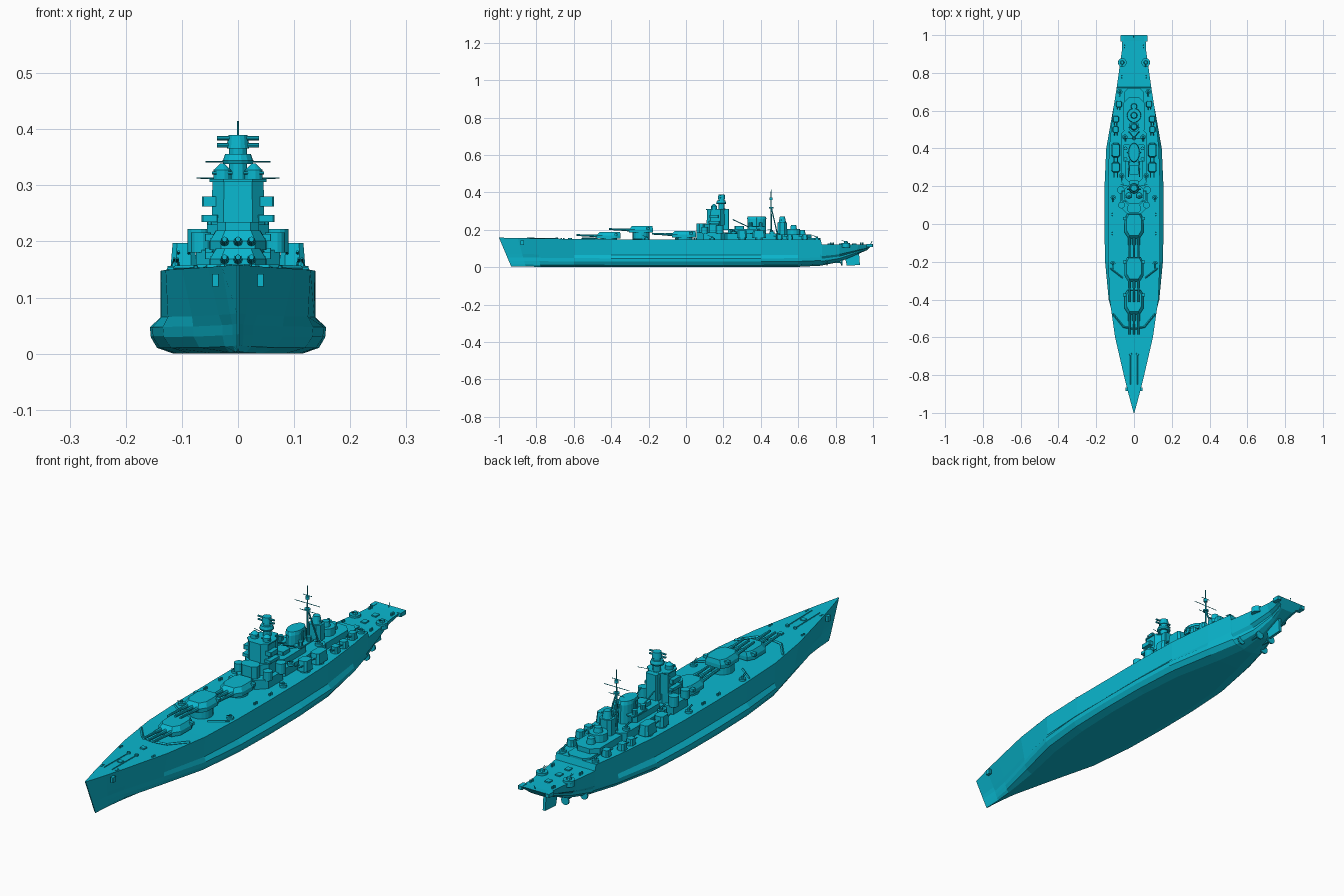
import bpy, bmesh, math
from mathutils import Vector

cube = bpy.data.objects.get("Cube")
if cube:
    bpy.data.objects.remove(cube, do_unlink=True)

teal = bpy.data.materials.new("teal paint")
teal.use_nodes = True
colour = (0.003, 0.48, 0.63, 1)
teal.diffuse_color = colour
teal.node_tree.nodes["Principled BSDF"].inputs["Base Color"].default_value = colour
SIDES = (("left", 1), ("right", -1))


def finish(name, bm):
    bmesh.ops.recalc_face_normals(bm, faces=bm.faces)
    mesh = bpy.data.meshes.new(name)
    bm.to_mesh(mesh)
    bm.free()
    mesh.materials.append(teal)
    obj = bpy.data.objects.new(name, mesh)
    bpy.context.collection.objects.link(obj)
    return obj


def loft(name, rings):
    """Skin a list of equal-length rings and cap both ends."""
    bm = bmesh.new()
    rows = [[bm.verts.new(p) for p in ring] for ring in rings]
    n = len(rows[0])
    for low, high in zip(rows, rows[1:]):
        for i in range(n):
            j = (i + 1) % n
            bm.faces.new((low[i], low[j], high[j], high[i]))
    bm.faces.new(rows[0])
    bm.faces.new(rows[-1])
    return finish(name, bm)


def prism(name, outline, x, y, z, height, taper=1):
    return loft(name, [[(x + px * k, y + py * k, z + h) for px, py in outline]
                       for h, k in ((0, 1), (height, taper))])


def box(name, x, y, z, width, length, height, taper=1, cut=0.15):
    """Block standing on z with chamfered vertical corners."""
    a, b = width / 2, length / 2
    c = min(a, b) * cut
    outline = [(a - c, -b), (a, c - b), (a, b - c), (a - c, b),
               (c - a, b), (-a, b - c), (-a, c - b), (c - a, -b)]
    return prism(name, outline, x, y, z, height, taper)


def drum(name, x, y, z, radius, height, taper=1, n=14, stretch=1):
    outline = [(radius * math.cos(t * math.tau / n), radius * stretch * math.sin(t * math.tau / n))
               for t in range(n)]
    return prism(name, outline, x, y, z, height, taper)


def rod(name, start, end, radius, tip=1, n=8):
    a, b = Vector(start), Vector(end)
    turn = (b - a).to_track_quat('Z', 'Y')
    ring = [turn @ Vector((math.cos(t * math.tau / n), math.sin(t * math.tau / n), 0)) * radius
            for t in range(n)]
    return loft(name, [[a + v for v in ring], [b + v * tip for v in ring]])


# Hull: y, deck half width, side, bulge, keel half widths, deck height, keel height
stations = [
    (-1, .002, .002, .002, .001, .158, .004), (-.9, .029, .014, .01, .005, .156, .003),
    (-.8, .054, .034, .028, .014, .154, .002), (-.6, .1, .082, .08, .042, .151, 0),
    (-.4, .129, .125, .134, .085, .149, 0), (-.2, .137, .136, .153, .108, .148, 0),
    (0, .138, .138, .157, .115, .147, 0), (.2, .138, .138, .156, .112, .147, 0),
    (.4, .132, .132, .147, .095, .147, 0), (.6, .111, .107, .112, .05, .147, .002),
    (.72, .092, .088, .082, .024, .147, .008), (.726, .091, .086, .08, .023, .122, .009),
    (.82, .078, .066, .052, .016, .121, .028), (.92, .064, .05, .034, .015, .121, .068),
    (.97, .062, .05, .036, .02, .122, .083), (1, .07, .052, .04, .025, .124, .092)]
rings = []
for y, deck, side, bulge, keel, top, bottom in stations:
    rake = .065 * max(0, (-.7 - y) / .3) - .03 * max(0, (y - .9) / .1)
    half = [(deck, 1), (side, .44), (bulge, .32), (bulge * .99, .2),
            (bulge * .7 + keel * .3, .07), (keel, 0)]
    pts = [(w, y + rake * (1 - f), bottom + f * (top - bottom)) for w, f in half]
    rings.append(pts + [(-px, py, pz) for px, py, pz in reversed(pts)])
loft("hull", rings)

# Rudder, propeller shafts and struts
rudder = [(.845, .07), (.925, .075), (.93, .012), (.86, .008)]
loft("rudder", [[(x, y, z) for y, z in rudder] for x in (-.006, .006)])
for label, s in SIDES:
    for place, x, end in (("inner", .03, .83), ("outer", .06, .75)):
        rod(f"{label}_{place}_shaft", (x * s, end - .2, .03), (x * s, end, .025), .004)
        rod(f"{label}_{place}_strut", (x * s, end - .02, .026), (x * .7 * s, end - .03, .06), .004)
        rod(f"{label}_{place}_propeller", (x * s, end, .025), (x * s, end + .006, .025), .018, n=10)


# Main triple turrets
def main_turret(name, y, z, base):
    drum(name + "_barbette", 0, y, base, .045, z - base + .002, n=20)
    half = [(.03, -.066), (.05, -.035), (.051, .035), (.036, .064)]
    plan = half + [(-px, py) for px, py in reversed(half)]
    loft(name + "_house", [
        [(px, y + py, z) for px, py in plan],
        [(px, y + py, z + .016) for px, py in plan],
        [(px * .78, y + py * .85 + .006, z + .034) for px, py in plan]])
    box(name + "_rangefinder", 0, y + .038, z + .016, .118, .016, .012)
    for x in (-.024, 0, .024):
        rod(name + "_barrel_sleeve", (x, y - .05, z + .014), (x, y - .1, z + .016), .009, .75)
        rod(name + "_barrel", (x, y - .09, z + .015), (x, y - .172, z + .019), .006, .8)


main_turret("forward_turret", -.413, .153, .14)
main_turret("raised_turret", -.24, .185, .14)
main_turret("middle_turret", -.01, .16, .14)

# Breakwaters on the foredeck
for label, s in SIDES:
    rod(f"{label}_breakwater", (.112 * s, -.475, .152), (.055 * s, -.545, .154), .005, n=4)
    rod(f"{label}_breakwater_tip", (.055 * s, -.545, .154), (0, -.555, .154), .005, n=4)
    rod(f"{label}_rear_breakwater", (.125 * s, -.235, .15), (.06 * s, -.285, .151), .004, n=4)

# Superstructure decks
box("bridge_base", 0, .14, .14, .15, .17, .045, cut=.5)
box("midship_house", 0, .35, .14, .13, .3, .04, cut=.3)
box("midship_upper_house", 0, .31, .17, .09, .17, .035, cut=.3)
box("aft_house", 0, .57, .14, .11, .2, .035, cut=.5)
box("quarterdeck_house", 0, .66, .14, .1, .12, .015, cut=.4)

# Bridge tower
box("conning_tower", 0, .082, .18, .075, .05, .055, cut=.6)
box("tower_lower", 0, .15, .18, .11, .1, .05, cut=.5)
box("tower_main", 0, .158, .225, .094, .095, .085, .97, cut=.45)
box("tower_platform", 0, .158, .306, .102, .1, .005, cut=.5)
drum("tower_column", 0, .19, .31, .016, .065, n=12)
box("tower_rear_column", 0, .205, .2, .05, .05, .11)
drum("lookout_platform", 0, .188, .338, .026, .006, 1.1)
drum("lookout_cabin", 0, .188, .344, .027, .012, .85)
drum("director_hood", 0, .19, .366, .02, .024, .85)
for z in (.371, .384):
    rod("director_rangefinder", (-.037, .185, z), (.037, .185, z), .004)
for label, s in SIDES:
    box(f"{label}_bridge_wing", .045 * s, .15, .262, .038, .05, .018)
    box(f"{label}_lower_wing", .05 * s, .15, .235, .03, .06, .012)
    drum(f"{label}_tower_director", .028 * s, .15, .311, .016, .016)
    drum(f"{label}_tower_director_cap", .028 * s, .15, .327, .016, .012, .2)
    rod(f"{label}_director_arm", (.01 * s, .14, .322), (.046 * s, .14, .322), .003)
    drum(f"{label}_bridge_tub", .066 * s, .1, .18, .018, .036)
    drum(f"{label}_bridge_rear_tub", .07 * s, .18, .18, .02, .042)
    rod(f"{label}_tower_yard", (.03 * s, .2, .312), (.074 * s, .21, .313), .0012, n=4)

# Funnel with pipes and searchlight platforms
drum("funnel", 0, .378, .17, .03, .092, .95, 16, 1.7)
drum("funnel_cap", 0, .378, .258, .031, .014, .9, 16, 1.7)
box("funnel_front_house", 0, .285, .2, .05, .05, .02)
for label, s in SIDES:
    rod(f"{label}_funnel_pipe", (.033 * s, .378, .18), (.03 * s, .378, .265), .005)
    box(f"{label}_searchlight_platform", .038 * s, .375, .215, .035, .09, .006)
    for y in (.345, .4):
        drum(f"{label}_searchlight", .045 * s, y, .22, .01, .02, n=10)
    rod(f"{label}_crane", (.025 * s, .335, .215), (.03 * s, .25, .255), .003, n=6)

# Mainmast with legs and yards
rod("mainmast", (0, .455, .17), (0, .455, .415), .005, .35)
for label, s in SIDES:
    rod(f"{label}_mast_leg", (.028 * s, .49, .17), (0, .456, .32), .003)
for z, reach in ((.31, .035), (.342, .058), (.375, .02)):
    rod("mast_yard", (-reach, .455, z), (reach, .455, z), .0015, n=4)
drum("mast_platform", 0, .455, .315, .012, .006)
drum("mast_lookout", 0, .455, .36, .008, .012)

# Aft control tower
box("aft_tower", 0, .515, .17, .055, .05, .07, cut=.5)
drum("aft_tower_director", 0, .515, .24, .02, .03, .7)
rod("aft_rangefinder", (-.03, .51, .252), (.03, .51, .252), .003)
drum("aft_control_house", 0, .575, .17, .038, .035, .95)
drum("aft_control_director", 0, .575, .205, .018, .02, .8)
drum("aft_lower_director", 0, .622, .17, .018, .028, .8)


# Secondary turrets and light guns
def twin_mount(name, x, y, z, width, length, height, reach):
    drum(name + "_ring", x, y, z - .008, width * .45, .012)
    box(name, x, y, z, width, length, height, .85, cut=.4)
    for dx in (-.2, .2):
        gx = x + dx * width
        rod(name + "_barrel", (gx, y, z + height * .5),
            (gx, y - length / 2 - reach, z + height * .65), .003, .7, 6)


def light_gun(name, x, y, z, radius=.014):
    drum(name + "_tub", x, y, z, radius, .01, n=12)
    drum(name + "_mount", x, y, z + .009, radius * .5, .01, .7, 8)
    for dx in (-.003, .003):
        rod(name + "_barrel", (x + dx, y, z + .016), (x + dx, y - .024, z + .024), .0015, n=5)


for label, s in SIDES:
    for y, length in ((.3, .055), (.39, .075)):
        twin_mount(f"{label}_secondary_turret", .097 * s, y, .155, .046, length, .042, .025)
    for y in (.5, .555, .635):
        twin_mount(f"{label}_small_mount", (.097 - max(0, y - .55) * .2) * s, y, .15, .032, .035, .026, .015)
    for x, y in ((.11, .14), (.112, -.21), (.065, .255), (.048, .46), (.075, .7)):
        light_gun(f"{label}_light_gun", x * s, y, .146 if x > .07 else .18)
    light_gun(f"{label}_stern_gun", .062 * s, .855, .12, .023)
    drum(f"{label}_stern_sponson", .062 * s, .855, .105, .023, .016, n=16)
    # Bollards and fairleads along the deck edge
    for x, y in ((.034, -.84), (.075, -.66), (.115, -.05), (.115, .05), (.05, .94), (.065, .78)):
        for dy in (-.006, .006):
            drum(f"{label}_bollard", x * s, y + dy, .12 if y > .73 else .145, .004, .012, n=8)
    # Anchor gear
    drum(f"{label}_capstan", .018 * s, -.69, .148, .008, .012, .8, 10)
    rod(f"{label}_anchor_chain", (.018 * s, -.69, .154), (.018 * s, -.85, .156), .002, n=4)
    box(f"{label}_anchor", .04 * s, -.875, .12, .012, .02, .022)
    # Bulwark flare at the stern corner
    box(f"{label}_stern_block", .062 * s, .982, .108, .018, .034, .016)

# Flagstaffs and quarterdeck hatches
rod("stern_staff", (0, .985, .12), (0, .995, .14), .0015, n=5)
for y in (.77, .83, .9):
    box("quarterdeck_hatch", 0, y, .12, .022, .025, .006)
for y in (-.62, -.77):
    box("foredeck_hatch", 0, y, .148, .02, .02, .009)
